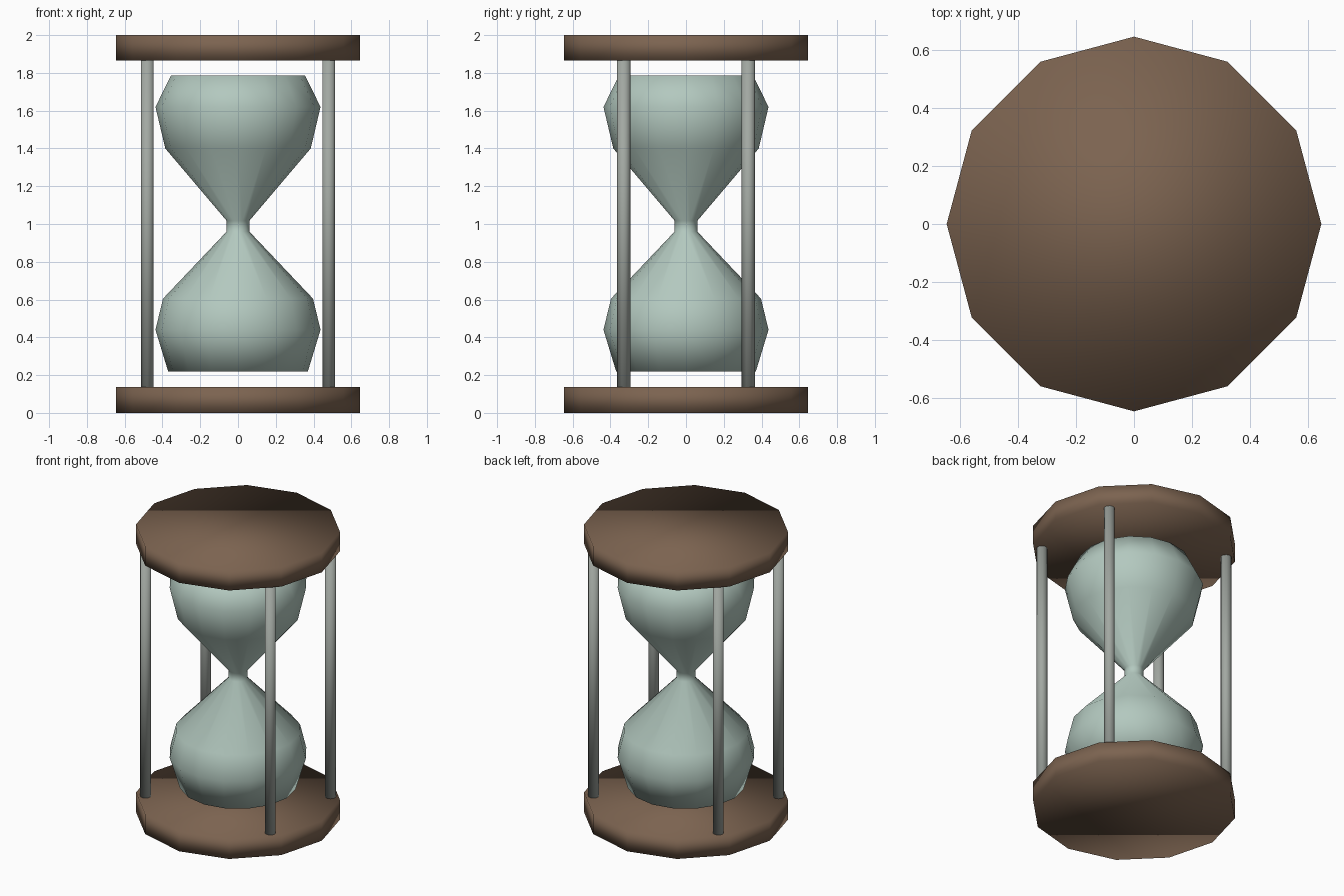
import bpy, bmesh
from math import pi, sin, cos

if "Cube" in bpy.data.objects:
    bpy.data.objects.remove(bpy.data.objects["Cube"])


def material(name, rgb):
    m = bpy.data.materials.new(name)
    m.diffuse_color = (*rgb, 1)
    m.use_nodes = True
    m.node_tree.nodes["Principled BSDF"].inputs["Base Color"].default_value = m.diffuse_color
    return m


WOOD = material("wood", (0.20, 0.125, 0.08))
GLASS = material("glass", (0.45, 0.58, 0.52))
METAL = material("metal", (0.36, 0.39, 0.36))


def lathe(name, profile, sides, mat, at=(0, 0)):
    """Smooth, capped solid of revolution from (radius, z) pairs."""
    bm = bmesh.new()
    rings = [[bm.verts.new((r * sin(2 * pi * i / sides), r * cos(2 * pi * i / sides), z))
              for i in range(sides)] for r, z in profile]
    for a, b in zip(rings, rings[1:]):
        for i in range(sides):
            j = (i + 1) % sides
            bm.faces.new((a[i], a[j], b[j], b[i]))
    bm.faces.new(rings[0])
    bm.faces.new(rings[-1])
    bmesh.ops.recalc_face_normals(bm, faces=bm.faces)
    for f in bm.faces:
        f.smooth = True
    me = bpy.data.meshes.new(name)
    bm.to_mesh(me)
    bm.free()
    me.materials.append(mat)
    ob = bpy.data.objects.new(name, me)
    ob.location = (*at, 0)
    bpy.context.collection.objects.link(ob)


# Twelve-sided wooden end plates
lathe("bottom_plate", [(0.645, 0), (0.645, 0.137)], 12, WOOD)
lathe("top_plate", [(0.645, 1.866), (0.645, 2)], 12, WOOD)

# Pinched double glass bulb
lathe("glass_bulb", [(0.37, 0.22), (0.437, 0.44), (0.397, 0.605), (0.06, 0.96),
                     (0.06, 1.017), (0.385, 1.40), (0.437, 1.62), (0.355, 1.785)], 16, GLASS)

# Four corner posts
for sx, side in ((-1, "left"), (1, "right")):
    for sy, end in ((-1, "front"), (1, "back")):
        lathe(f"post_{end}_{side}", [(0.035, 0.135), (0.035, 1.868)], 10, METAL,
              (0.48 * sx, 0.33 * sy))
